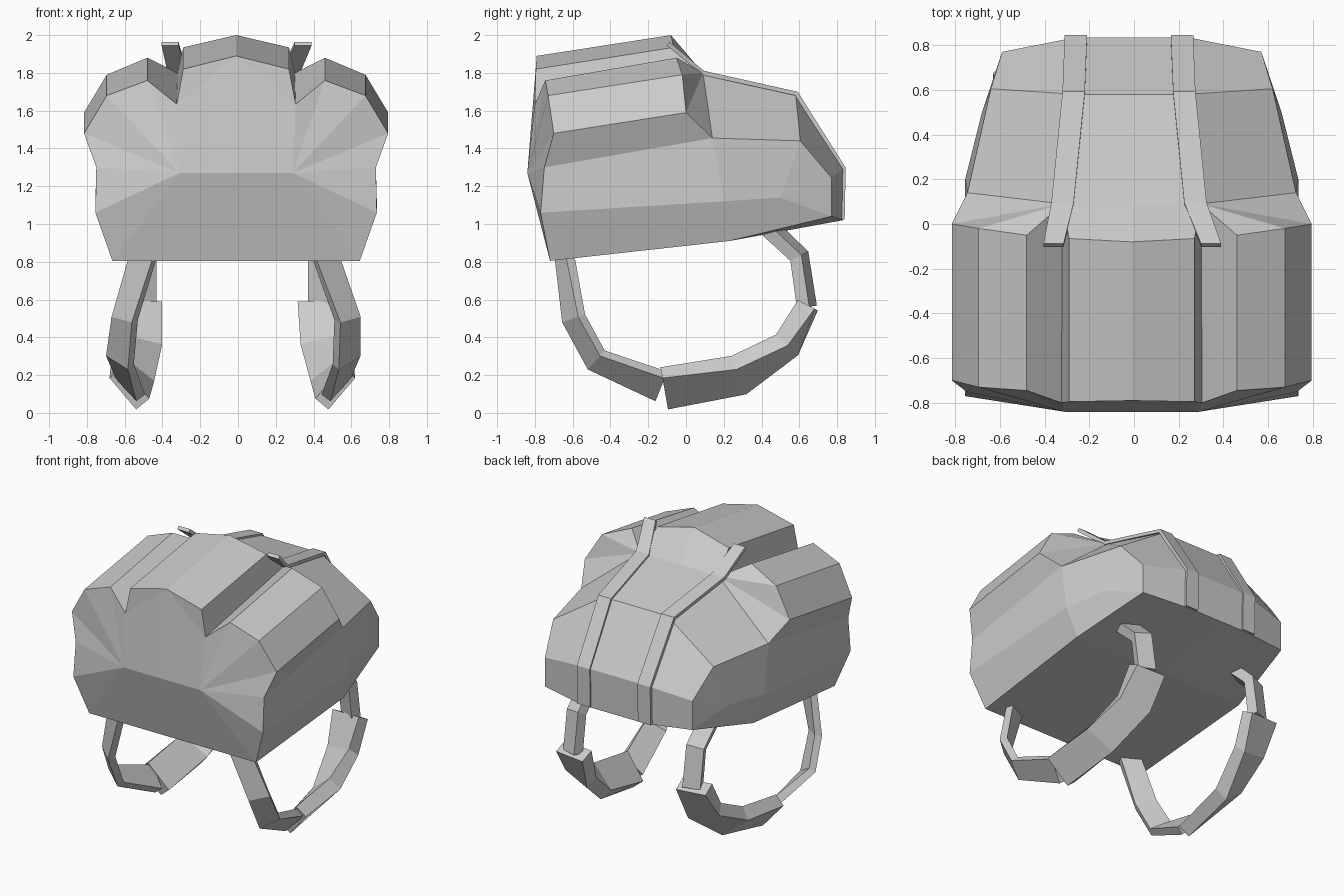
import bpy, bmesh
from math import sin, cos, radians
from mathutils import Vector


def make_object(name, verts, faces):
    bm = bmesh.new()
    vs = [bm.verts.new(v) for v in verts]
    for f in faces:
        bm.faces.new([vs[i] for i in f])
    bmesh.ops.recalc_face_normals(bm, faces=bm.faces)
    me = bpy.data.meshes.new(name)
    bm.to_mesh(me)
    bm.free()
    ob = bpy.data.objects.new(name, me)
    bpy.context.collection.objects.link(ob)
    return ob


# Bag body: half outline at the front, matching outline where the pockets end
front = [(0, -.79, 1.89), (.28, -.795, 1.82), (.315, -.80, 1.635), (.47, -.745, 1.76),
         (.685, -.73, 1.68), (.805, -.70, 1.48), (.74, -.75, 1.30), (.745, -.77, 1.06),
         (.655, -.72, .805), (0, -.72, .805)]
middle = [(0, -.08, 2.0), (.28, -.065, 1.935), (.31, .09, 1.80), (.47, -.05, 1.88),
          (.685, -.02, 1.79), (.805, 0, 1.59), (.735, .14, 1.455), (.745, .2, 1.12),
          (.68, .23, .91), (0, .23, .91)]
# 20-21 front bulge, 22 top centre, 23-26 slope, 27-29 rear edge, 30-32 rear bottom
extra = [(0, -.84, 1.27), (.30, -.84, 1.27), (0, .09, 1.80),
         (0, .58, 1.69), (.25, .58, 1.69), (.63, .605, 1.44), (.67, .5, 1.14),
         (0, .835, 1.295), (.25, .835, 1.295), (.58, .77, 1.245),
         (0, .83, 1.02), (.25, .83, 1.02), (.58, .77, 1.04)]
faces = [(i, i + 1, i + 11, i + 10) for i in range(9)]
faces += [(21, i, i + 1) for i in range(2, 8)]
faces += [(0, 1, 2), (0, 2, 21, 20), (20, 21, 8, 9)]
faces += [(10, 11, 12, 22)] + [(12, i, i + 1) for i in range(13, 16)]
faces += [(22, 12, 24, 23), (12, 16, 25, 24), (16, 17, 26, 25), (25, 26, 29),
          (23, 24, 28, 27), (24, 25, 29, 28), (27, 28, 31, 30), (28, 29, 32, 31),
          (17, 18, 32, 26), (26, 32, 29), (19, 18, 32, 31, 30)]
body = make_object("bag_body", front + middle + extra, faces)
body.location.x = -.01
mod = body.modifiers.new("mirror", 'MIRROR')
mod.use_clip = True


def strap(name, side, stations):
    """Sweep a twisted rectangle; station = x, y, z, half width, half thickness,
    twist angle, extra outward offset on the left side."""
    pts = [Vector(s[:3]) for s in stations]
    verts, n = [], len(pts)
    for i, (x, y, z, hw, ht, a, dx) in enumerate(stations):
        if 0 < i < n - 1:
            t = (pts[i] - pts[i - 1]).normalized() + (pts[i + 1] - pts[i]).normalized()
        else:
            t = pts[min(i + 1, n - 1)] - pts[max(i - 1, 0)]
        inward = Vector((0, -t.z, t.y)).normalized()
        c, s = cos(radians(a)), sin(radians(a))
        w = (Vector((c, 0, 0)) + inward * s) * hw
        th = (Vector((-s, 0, 0)) + inward * c) * ht
        for u, v in ((-1, -1), (1, -1), (1, 1), (-1, 1)):
            p = pts[i] + w * u + th * v
            p.x = side * (p.x + (dx if side < 0 else 0))
            verts.append(p)
    fs = [(4 * i + j, 4 * i + (j + 1) % 4, 4 * i + 4 + (j + 1) % 4, 4 * i + 4 + j)
          for i in range(n - 1) for j in range(4)]
    fs += [(0, 1, 2, 3), tuple(range(4 * n - 4, 4 * n))]
    return make_object(name, verts, fs)


for side, label in ((1, "right"), (-1, "left")):
    # Flat webbing over the lid with a loose tip
    strap("lid_strap_" + label, side, [
        (.345, -.095, 1.955, .045, .012, 0, .015), (.275, .09, 1.80, .05, .012, 0, .045),
        (.225, .585, 1.69, .05, .012, 0, .045), (.215, .834, 1.295, .05, .012, 0, .045),
        (.215, .828, 1.025, .05, .012, 0, .045)])
    # Thin front end of the shoulder strap
    strap("shoulder_strap_front_" + label, side, [
        (.46, -.645, .84, .07, .025, 25, .04), (.58, -.595, .50, .07, .025, 40, .02),
        (.575, -.475, .28, .075, .025, 40, .05), (.52, -.13, .14, .085, .03, 50, .05)])
    # Wide padding
    strap("shoulder_pad_" + label, side, [
        (.515, -.115, .13, .11, .045, 50, .06), (.50, .28, .20, .11, .05, 40, .06),
        (.45, .535, .36, .11, .045, 20, .07), (.43, .645, .57, .11, .05, 5, .085)])
    # Thin rear end running up into the bag
    strap("shoulder_strap_rear_" + label, side, [
        (.44, .64, .56, .06, .035, 20, .06), (.44, .60, .83, .06, .035, 20, .06),
        (.44, .44, .98, .06, .035, 20, .06)])
